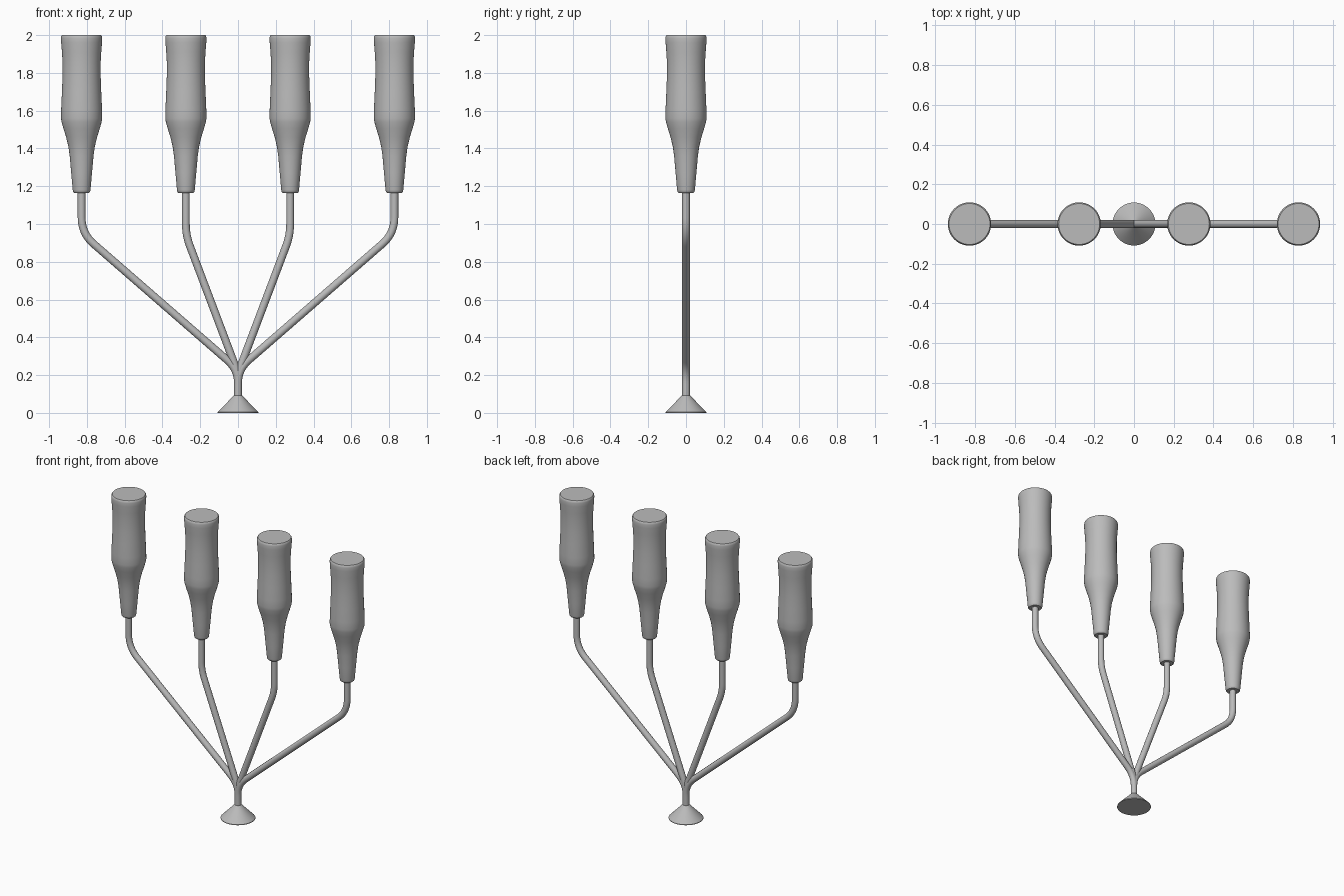
import bpy, bmesh, math
from mathutils import Vector

if "Cube" in bpy.data.objects:
    bpy.data.objects.remove(bpy.data.objects["Cube"])

grey = bpy.data.materials.new("grey_metal")
grey.use_nodes = True
colour = (0.5, 0.5, 0.5, 1)
grey.diffuse_color = colour
grey.node_tree.nodes["Principled BSDF"].inputs["Base Color"].default_value = colour


def finish(bm, name, location=(0, 0, 0)):
    bmesh.ops.recalc_face_normals(bm, faces=bm.faces)
    mesh = bpy.data.meshes.new(name)
    bm.to_mesh(mesh)
    bm.free()
    mesh.materials.append(grey)
    obj = bpy.data.objects.new(name, mesh)
    obj.location = location
    bpy.context.collection.objects.link(obj)
    bpy.ops.object.select_all(action="DESELECT")
    obj.select_set(True)
    bpy.context.view_layer.objects.active = obj
    bpy.ops.object.shade_smooth_by_angle(angle=math.radians(35))
    return obj


def skin(name, rings, location=(0, 0, 0)):
    """Join rings of points into a closed, capped surface."""
    bm = bmesh.new()
    loops = [[bm.verts.new(p) for p in ring] for ring in rings]
    n = len(loops[0])
    for a, b in zip(loops, loops[1:]):
        for i in range(n):
            j = (i + 1) % n
            bm.faces.new((a[i], a[j], b[j], b[i]))
    bm.faces.new(loops[0])
    bm.faces.new(loops[-1])
    return finish(bm, name, location)


def circle(centre, u, v, radius, n):
    angles = [math.tau * i / n for i in range(n)]
    return [centre + radius * (u * math.cos(a) + v * math.sin(a)) for a in angles]


def lathe(name, profile, x=0, n=48):
    rings = [circle(Vector((0, 0, z)), Vector((1, 0, 0)), Vector((0, 1, 0)), r, n)
             for r, z in profile]
    return skin(name, rings, (x, 0, 0))


def pipe(name, corners, fillets, radius, n=24, steps=10):
    """Sweep a round tube along a path in the XZ plane with rounded corners."""
    pts = [Vector((x, 0, z)) for x, z in corners]
    path = [pts[0]]
    for before, p, after, t in zip(pts, pts[1:], pts[2:], fillets):
        a = p + (before - p).normalized() * t
        b = p + (after - p).normalized() * t
        for i in range(steps + 1):
            s = i / steps
            path.append(a * (1 - s) ** 2 + p * 2 * s * (1 - s) + b * s ** 2)
    path.append(pts[-1])
    side = Vector((0, 1, 0))
    rings = []
    for i, p in enumerate(path):
        along = (path[min(i + 1, len(path) - 1)] - path[max(i - 1, 0)]).normalized()
        rings.append(circle(p, along.cross(side), side, radius, n))
    return skin(name, rings)


# Conical foot
lathe("foot", [(0.108, 0), (0.108, 0.004), (0.021, 0.093)])

# Bottle-shaped holder, bottom to top
holder = [(0.040, 1.165), (0.045, 1.17), (0.047, 1.18), (0.055, 1.27), (0.063, 1.36),
          (0.070, 1.41), (0.082, 1.46), (0.096, 1.505), (0.106, 1.54), (0.109, 1.56),
          (0.108, 1.61), (0.104, 1.70), (0.101, 1.78), (0.101, 1.86), (0.104, 1.91),
          (0.108, 1.96), (0.109, 1.985), (0.107, 1.995), (0.103, 2.0)]

# Two arms and holders on each side: reach, lower bend, upper bend, bend sizes
arms = {"outer": (0.828, 0.23, 0.95, (0.075, 0.085)),
        "inner": (0.276, 0.21, 0.94, (0.06, 0.06))}
for side_name, sign in (("left", 1), ("right", -1)):
    for arm, (reach, low, high, bends) in arms.items():
        x = sign * reach
        pipe(f"{side_name}_{arm}_arm",
             [(0, 0.085), (0, low), (x, high), (x, 1.18)], bends, 0.0205)
        lathe(f"{side_name}_{arm}_holder", holder, x)
